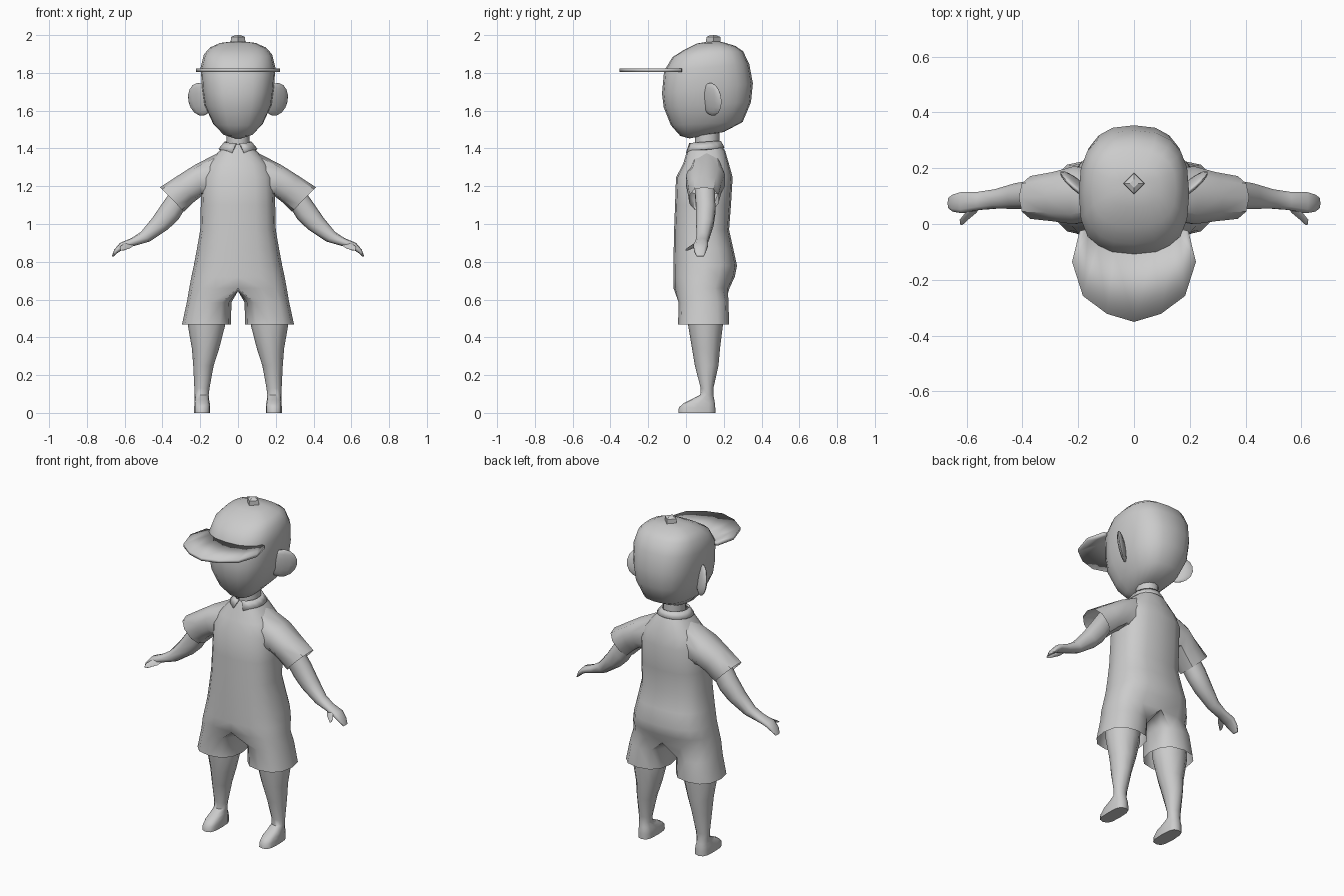
import bpy, bmesh, math
from mathutils import Vector, Matrix

if "Cube" in bpy.data.objects:
    bpy.data.objects.remove(bpy.data.objects["Cube"])


def ring(c, u, v, n=12, e=2.0, a0=0.0, a1=None):
    """Superellipse points around c with half axes u and v; a1 makes it an open arc."""
    pts = []
    steps = n if a1 is None else n - 1
    span = 360 if a1 is None else a1 - a0
    for i in range(n):
        a = math.radians(a0 + span * i / steps)
        ca, sa = math.cos(a), math.sin(a)
        ca = math.copysign(abs(ca) ** (2 / e), ca) if abs(ca) > 1e-6 else 0.0
        sa = math.copysign(abs(sa) ** (2 / e), sa) if abs(sa) > 1e-6 else 0.0
        pts.append(Vector(c) + Vector(u) * ca + Vector(v) * sa)
    return pts


def finish(name, bm, mirror=False, thick=0, angle=40):
    bmesh.ops.recalc_face_normals(bm, faces=bm.faces)
    me = bpy.data.meshes.new(name)
    bm.to_mesh(me)
    bm.free()
    for p in me.polygons:
        p.use_smooth = True
    me.set_sharp_from_angle(angle=math.radians(angle))
    ob = bpy.data.objects.new(name, me)
    bpy.context.collection.objects.link(ob)
    if mirror:
        ob.modifiers.new("Mirror", 'MIRROR')
    if thick:
        s = ob.modifiers.new("Solidify", 'SOLIDIFY')
        s.thickness, s.offset = thick, 0
    return ob


def skin(bm, a, b, closed=True):
    for i in range(len(a) if closed else len(a) - 1):
        j = (i + 1) % len(a)
        bm.faces.new((a[i], a[j], b[j], b[i]))


def loft(name, rings, closed=True, caps="", **kw):
    bm = bmesh.new()
    rows = [[bm.verts.new(p) for p in r] for r in rings]
    for a, b in zip(rows, rows[1:]):
        skin(bm, a, b, closed)
    if "s" in caps:
        bm.faces.new(rows[0])
    if "e" in caps:
        bm.faces.new(rows[-1])
    return finish(name, bm, **kw)


def limb_ring(tx, tz, bx, bz, yc, ry, n=10):
    """Ring spanned between an upper and a lower outline point."""
    return ring(((tx + bx) / 2, yc, (tz + bz) / 2), ((tx - bx) / 2, 0, (tz - bz) / 2), (0, ry, 0), n, 2.3)


# Head with cap dome: z front, z back, half width, y front, y back
head = [(1.453, 1.475, .035, .02, .13), (1.466, 1.487, .08, -.03, .2), (1.523, 1.54, .132, -.08, .3),
        (1.618, 1.645, .178, -.118, .344), (1.69, 1.745, .19, -.127, .354), (1.81, 1.846, .198, -.116, .335),
        (1.883, 1.915, .18, -.072, .302), (1.922, 1.942, .15, -.01, .262), (1.956, 1.96, .095, .06, .205),
        (1.964, 1.966, .04, .11, .175)]
loft("head", [ring((0, (f + b) / 2, (zf + zb) / 2), (w, 0, 0), (0, (b - f) / 2, (zb - zf) / 2), 20, 2.6)
              for zf, zb, w, f, b in head], caps="se")

# Cap brim
outer = [(0, -.351), (.097, -.322), (.183, -.258), (.222, -.136), (.195, -.025)]
inner = [(0, -.1), (.07, -.095), (.13, -.075), (.165, -.045), (.175, -.02)]
loft("cap_brim", [[(x, y, 1.815) for x, y in r] for r in (outer, inner)],
     closed=False, mirror=True, thick=.018)

# Cap button
loft("cap_button", [ring((0, .145, z), (r, 0, 0), (0, r, 0), 4)
                    for z, r in ((1.955, .033), (1.965, .039), (1.99, .037), (2.0, .015))], caps="se", angle=20)

# Ears, swept backwards
bm = bmesh.new()
bmesh.ops.create_uvsphere(bm, u_segments=12, v_segments=8, radius=1, matrix=(
    Matrix.Translation((.2, .135, 1.66)) @ Matrix.Rotation(math.radians(12), 4, 'Y')
    @ Matrix.Rotation(math.radians(40), 4, 'Z') @ Matrix.Diagonal((.083, .018, .088, 1))))
finish("ears", bm, mirror=True)

# Neck
loft("neck", [ring((0, .112, z), (.062, 0, 0), (0, .065, 0), 12) for z in (1.37, 1.49)])

# Collar with pointed front
top = ring((0, .1, 1.432), (.07, 0, 0), (0, .08, .006), 8, 2, -82, 90)
low = ring((0, .1, 1.395), (.1, 0, 0), (0, .1, .008), 8, 2, -72, 90)
low[0].z -= .012
loft("collar", [top, low], closed=False, mirror=True, thick=.01)

# One-piece shirt and shorts: half body that splits into a leg, then mirrored
body = [(1.42, .075, .025, .185), (1.385, .10, .005, .208), (1.316, .165, -.016, .228),
        (1.247, .192, -.053, .247), (1.1, .197, -.058, .238), (.97, .2, -.063, .228),
        (.87, .217, -.065, .25), (.78, .234, -.067, .27), (.72, .247, -.067, .258), (.66, .258, -.066, .23)]
bm = bmesh.new()
rows = [[bm.verts.new(p) for p in ring((0, (f + b) / 2, z), (w, 0, 0), (0, (b - f) / 2, 0), 9, 2.6, -90, 90)]
        for z, w, f, b in body]
for a, b in zip(rows, rows[1:]):
    skin(bm, a, b, False)
prev = rows[-1] + [bm.verts.new((0, y, .645)) for y in (.15, .085, .02)]
for z, cx, rx, ry in ((.585, .153, .118, .132), (.467, .167, .13, .135)):
    leg = [bm.verts.new(p) for p in ring((cx, .093, z), (rx, 0, 0), (0, ry, 0), 12, 2.4, -120)]
    skin(bm, prev, leg)
    prev = leg
finish("shirt_and_shorts", bm, mirror=True, angle=60)

# Sleeves
loft("sleeves", [limb_ring(*r) for r in (
    (.09, 1.385, .12, 1.12, .108, .09), (.23, 1.312, .19, 1.15, .103, .108),
    (.32, 1.255, .235, 1.115, .098, .092), (.413, 1.194, .286, 1.066, .095, .08))], mirror=True)

# Arms and hands
loft("arms", [limb_ring(*r) for r in (
    (.33, 1.21, .25, 1.13, .1, .055), (.40, 1.11, .315, 1.025, .105, .053), (.455, 1.03, .37, .972, .1, .048),
    (.515, .957, .468, .907, .09, .036), (.565, .925, .545, .885, .083, .034),
    (.625, .90, .602, .87, .077, .04), (.655, .865, .64, .845, .075, .032),
    (.668, .83, .66, .827, .075, .02))], caps="se", mirror=True, angle=60)
loft("thumbs", [ring(c, (r, 0, r * .5), (-r * .4, r * .6, r * .7), 6) for c, r in (
    ((.56, .075, .905), .018), ((.585, .04, .885), .02), ((.61, .015, .872), .015),
    ((.617, 0, .865), .006))], caps="se", mirror=True, angle=60)

# Legs and feet: x centre, y front, y back, z, half width, squareness
legs = [(.165, .0, .2, .58, .1, 2), (.167, .012, .195, .46, .098, 2), (.172, .032, .18, .34, .072, 2),
        (.183, .047, .172, .25, .054, 2), (.191, .078, .145, .13, .04, 2), (.192, .075, .145, .095, .037, 2),
        (.191, .025, .15, .07, .038, 2.4), (.19, -.015, .153, .05, .041, 3),
        (.19, -.038, .155, .028, .042, 3), (.19, -.04, .155, 0, .042, 3)]
loft("legs_and_feet", [ring((x, (f + b) / 2, z), (w, 0, 0), (0, (b - f) / 2, 0), 12, e)
                       for x, f, b, z, w, e in legs], caps="se", mirror=True, angle=50)
